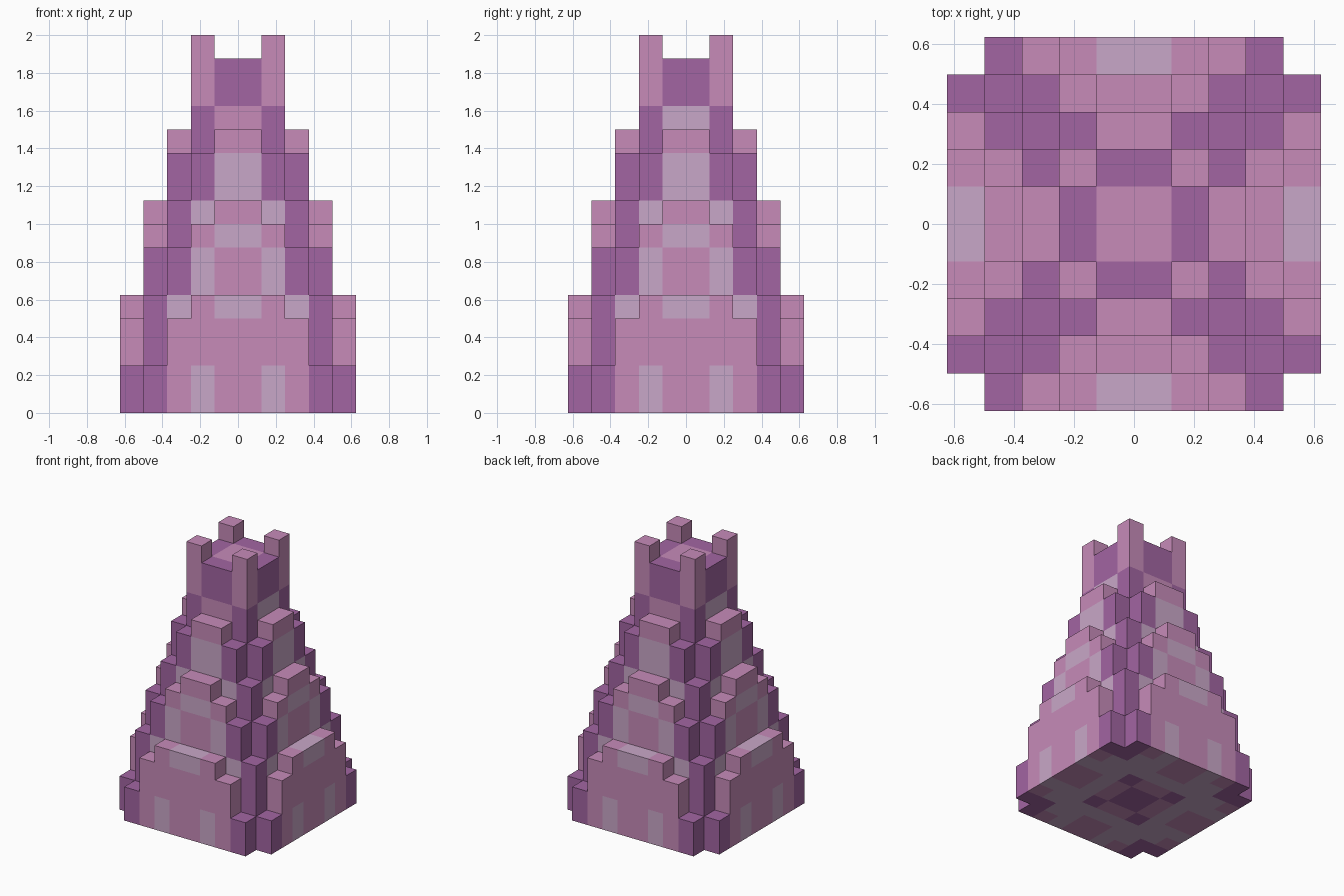
import bpy, bmesh, math

if "Cube" in bpy.data.objects:
    bpy.data.objects.remove(bpy.data.objects["Cube"])

U = 0.125  # block size

def srgb(r, g, b):
    f = lambda c: c / 12.92 if c <= 0.04045 else ((c + 0.055) / 1.055) ** 2.4
    return tuple(f(c / 255) for c in (r, g, b)) + (1.0,)

mats = {}
for key, name, col in (("D", "deep purple", (162, 101, 162)),
                       ("P", "pink purple", (199, 139, 185)),
                       ("L", "pale lavender", (201, 167, 200))):
    m = bpy.data.materials.new(name)
    m.diffuse_color = srgb(*col)
    m.use_nodes = True
    m.node_tree.nodes["Principled BSDF"].inputs["Base Color"].default_value = m.diffuse_color
    mats[key] = m
order = list(mats)

# Column runs (colour, top) for one eighth of the plan; rest is mirrored
COLUMNS = {
    (4, 0): (("P", 4), ("L", 5)),
    (4, 1): (("L", 2), ("P", 5)),
    (4, 2): (("P", 4),),
    (4, 3): (("D", 2),),
    (3, 0): (("P", 7), ("L", 8), ("P", 9)),
    (3, 1): (("L", 7), ("P", 8)),
    (3, 2): (("L", 5), ("D", 7)),
    (3, 3): (("D", 5),),
    (2, 0): (("L", 11), ("P", 12)),
    (2, 1): (("L", 9), ("D", 11)),
    (2, 2): (("L", 1), ("D", 9)),
    (1, 0): (("P", 13), ("D", 15)),
    (1, 1): (("D", 13), ("P", 16)),
    (0, 0): (("D", 1), ("P", 15)),
}

def block(x, y, z):
    """Colour key of the block at integer cell, or None when empty."""
    a = x if x >= 0 else -x - 1
    b = y if y >= 0 else -y - 1
    runs = COLUMNS.get((max(a, b), min(a, b)), ())
    if z < 0:
        return None
    for key, top in runs:
        if z < top:
            # band under the crown is pale on the two sides only
            if (a, b, z) == (1, 0, 12):
                return "L"
            return key
    return None

def tier(name, z0, z1):
    """Outer skin of all blocks between two levels."""
    bm = bmesh.new()
    for x in range(-5, 5):
        for y in range(-5, 5):
            for z in range(z0, z1):
                key = block(x, y, z)
                if not key:
                    continue
                for axis in range(3):
                    for s in (0, 1):
                        n = [x, y, z]
                        n[axis] += 2 * s - 1
                        if block(*n):
                            continue
                        quad = []
                        for u, v in ((0, 0), (1, 0), (1, 1), (0, 1)):
                            p = [x, y, z]
                            p[axis] += s
                            p[(axis + 1) % 3] += u
                            p[(axis + 2) % 3] += v
                            quad.append(bm.verts.new([c * U for c in p]))
                        f = bm.faces.new(quad if s else quad[::-1])
                        f.material_index = order.index(key)
    bmesh.ops.remove_doubles(bm, verts=bm.verts[:], dist=1e-4)
    # merge flat areas of one colour
    bmesh.ops.dissolve_limit(bm, angle_limit=math.radians(1), verts=bm.verts[:],
                             edges=bm.edges[:], delimit={"MATERIAL"})
    me = bpy.data.meshes.new(name)
    bm.to_mesh(me)
    bm.free()
    for m in mats.values():
        me.materials.append(m)
    bpy.context.collection.objects.link(bpy.data.objects.new(name, me))

tier("base_tier", 0, 5)
tier("middle_tier", 5, 9)
tier("upper_tier", 9, 12)
tier("crown_with_posts", 12, 16)
